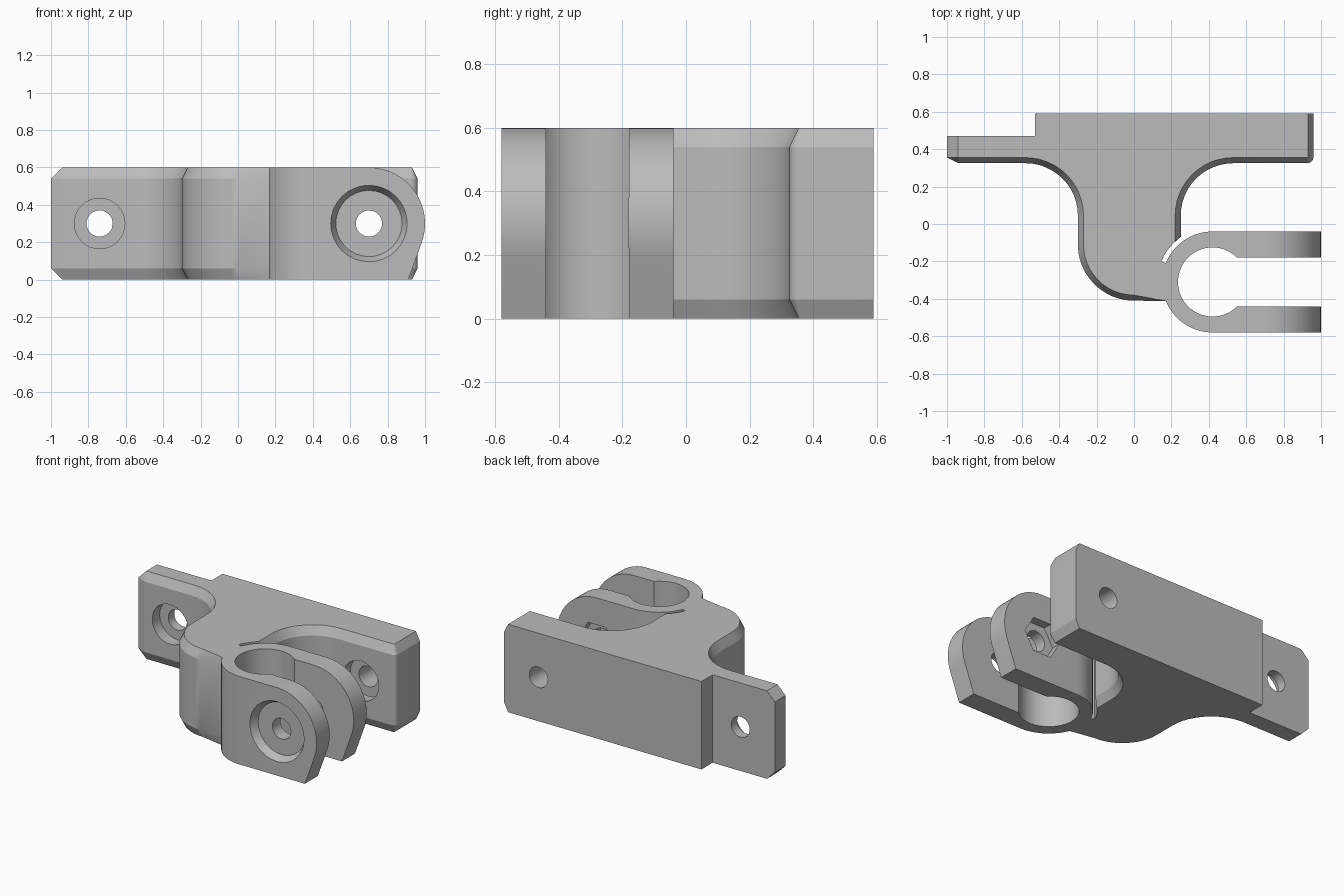
import bpy, bmesh
from math import sin, cos, acos, radians, degrees, pi

default_cube = bpy.data.objects.get("Cube")
if default_cube:
    bpy.data.objects.remove(default_cube, do_unlink=True)

HEIGHT = 0.6
RING = (0.42, -0.31)      # clamp bore centre


def arc(centre, radius, start, end, steps=12):
    """Points on a circular arc, angles in degrees."""
    angles = [radians(start + (end - start) * i / steps) for i in range(steps + 1)]
    return [(centre[0] + radius * cos(a), centre[1] + radius * sin(a)) for a in angles]


def loft(name, sections):
    """Closed solid through matching cross-sections."""
    bm = bmesh.new()
    loops = [[bm.verts.new(p) for p in s] for s in sections]
    for low, high in zip(loops, loops[1:]):
        for i in range(len(low)):
            j = (i + 1) % len(low)
            bm.faces.new((low[i], low[j], high[j], high[i]))
    bm.faces.new(loops[0][::-1])
    bm.faces.new(loops[-1])
    bmesh.ops.remove_doubles(bm, verts=bm.verts, dist=1e-4)
    bmesh.ops.recalc_face_normals(bm, faces=bm.faces)
    mesh = bpy.data.meshes.new(name)
    bm.to_mesh(mesh)
    bm.free()
    obj = bpy.data.objects.new(name, mesh)
    bpy.context.collection.objects.link(obj)
    return obj


def outline(d):
    """Bracket seen from above, its chamfered edges drawn in by d."""
    slit_end = degrees(acos((0.25 - d - RING[0]) / 0.295))
    pts = [(-0.53, 0.59), (-0.53, 0.47)]
    # thin left flange
    pts += [(-1 + 2 * d, 0.47), (-1 + 2 * d, 0.355), (-0.94, 0.325 + d)]
    # left fillet and rounded neck
    pts += arc((-0.58, 0.045), 0.28 + d, 90, 0)
    pts += arc((0, -0.11), 0.3 - d, 180, 270)
    # clamp ring with its two arms
    pts += arc(RING, 0.27, 202, 270, 10) + [(1, -0.58), (1, -0.44)]
    pts += arc(RING, 0.185, 315, 45, 32) + [(1, -0.18), (1, -0.04)]
    pts += arc(RING, 0.27, 90, 158, 10)
    # slit beside the neck, right fillet, plate end
    pts += arc(RING, 0.295, 158, slit_end, 6)
    pts += arc((0.53, 0.045), 0.28 + d, 180, 90)
    pts += arc((0.925, 0.36), 0.035 - d, 270, 360, 6) + [(0.96 - d, 0.59)]
    return pts


def drill(x, y0, y1, r0, r1=None, sides=32):
    """Round or polygonal cutter running front to back."""
    rings = ((y0, r0), (y1, r1 or r0))
    return loft("cutter", [[(px, y, pz) for px, pz in
                            arc((x, HEIGHT / 2), r, 0, 360, sides)[:-1]]
                           for y, r in rings])


# Bracket body
bracket = loft("clamp_bracket", [[(x, y, z) for x, y in outline(d)] for z, d in
                                 ((0, 0.03), (0.06, 0), (HEIGHT - 0.06, 0), (HEIGHT, 0.03))])

# Rounded arm ends, with a straight slope down to the base
end = [(0.907, -0.01), (1.1, -0.01), (1.1, 0.61), (0.7, 0.61)]
end += arc((0.7, 0.3), 0.3, 90, -20, 16)
cutters = [loft("cutter", [[(x, y, z) for x, z in end] for y in (-0.7, 0.1)])]

# Bolt holes and screw head recesses
for x in (-0.74, 0.7):
    cutters.append(drill(x, -0.8, 0.8, 0.07))
    cutters.append(drill(x, 0.2, 0.405, 0.135))
# Tapered recess in the front arm, nut pocket in the back arm
cutters.append(drill(0.7, -0.59, -0.53, 0.21, 0.177))
cutters.append(drill(0.7, -0.1, 0, 0.135, sides=6))

for cutter in cutters:
    cutter.hide_render = True
    mod = bracket.modifiers.new("cut", 'BOOLEAN')
    mod.operation = 'DIFFERENCE'
    mod.solver = 'EXACT'
    mod.object = cutter
depsgraph = bpy.context.evaluated_depsgraph_get()
cut_mesh = bpy.data.meshes.new_from_object(bracket.evaluated_get(depsgraph))
bracket.modifiers.clear()
bracket.data = cut_mesh
for cutter in cutters:
    bpy.data.objects.remove(cutter, do_unlink=True)

# Grey plastic
grey = bpy.data.materials.new("grey_plastic")
grey.use_nodes = True
colour = (0.5, 0.5, 0.5, 1)
grey.diffuse_color = colour
grey.node_tree.nodes["Principled BSDF"].inputs["Base Color"].default_value = colour
bracket.data.materials.clear()
bracket.data.materials.append(grey)

bpy.ops.object.select_all(action='DESELECT')
bracket.select_set(True)
bpy.context.view_layer.objects.active = bracket
bpy.ops.object.shade_smooth_by_angle(angle=radians(20))
